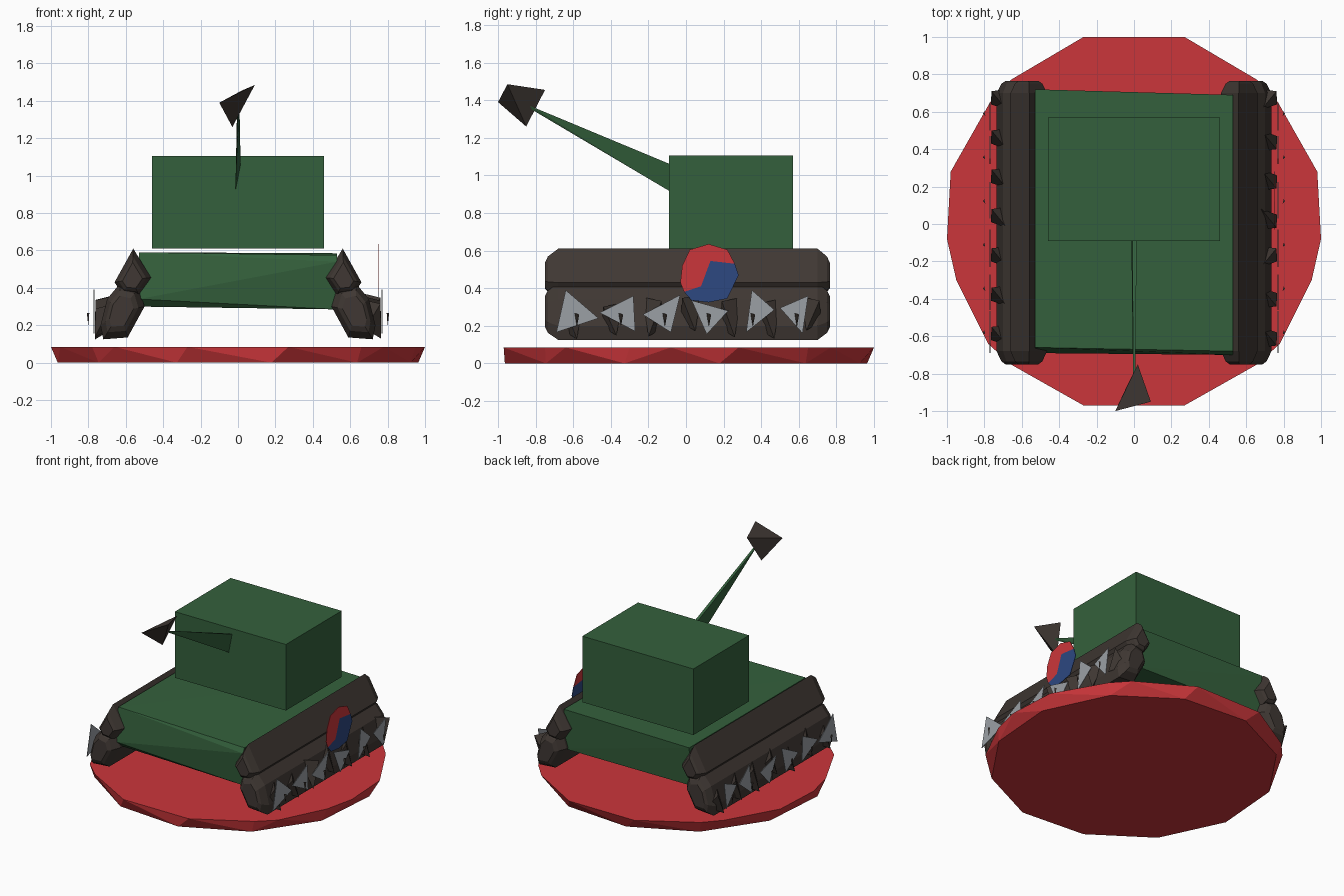
import bpy, bmesh, math, random
from mathutils import Vector

random.seed(4)
if "Cube" in bpy.data.objects:
    bpy.data.objects.remove(bpy.data.objects["Cube"], do_unlink=True)


def material(name, rgb):
    m = bpy.data.materials.new(name)
    m.use_nodes = True
    color = (*rgb, 1)
    m.diffuse_color = color
    bsdf = m.node_tree.nodes["Principled BSDF"]
    bsdf.inputs["Base Color"].default_value = color
    bsdf.inputs["Roughness"].default_value = 0.9
    return m


RED = material("red", (0.6, 0.037, 0.043))
GREEN = material("green", (0.034, 0.118, 0.045))
BROWN = material("dark brown", (0.05, 0.039, 0.033))
GREY = material("grey", (0.33, 0.35, 0.375))
BLUE = material("blue", (0.026, 0.065, 0.22))


def finish(name, bm, mat):
    bmesh.ops.recalc_face_normals(bm, faces=bm.faces)
    mesh = bpy.data.meshes.new(name)
    bm.to_mesh(mesh)
    bm.free()
    mesh.materials.append(mat)
    obj = bpy.data.objects.new(name, mesh)
    bpy.context.collection.objects.link(obj)
    return obj


def hull_solid(name, points, mat):
    """Convex faceted solid around the points."""
    bm = bmesh.new()
    for p in points:
        bm.verts.new(p)
    out = bmesh.ops.convex_hull(bm, input=bm.verts[:])
    unused = [v for v in bm.verts if not v.link_faces]
    bmesh.ops.delete(bm, geom=unused, context="VERTS")
    return finish(name, bm, mat)


def box(name, lo, hi, mat):
    pts = [(x, y, z) for x in (lo[0], hi[0]) for y in (lo[1], hi[1]) for z in (lo[2], hi[2])]
    return hull_solid(name, pts, mat)


def plate(name, outline, x, mat):
    """Thin upright plate with a (y, z) outline, facing sideways."""
    bm = bmesh.new()
    face = bm.faces.new([bm.verts.new((x - 0.002, y, z)) for y, z in outline])
    moved = bmesh.ops.extrude_face_region(bm, geom=[face])["geom"]
    verts = [g for g in moved if isinstance(g, bmesh.types.BMVert)]
    bmesh.ops.translate(bm, verts=verts, vec=(0.004, 0, 0))
    return finish(name, bm, mat)


def track_block(name, profile, side):
    """Loft an (x, z) cross-section along y with shrunken, rounded ends."""
    cx = sum(p[0] for p in profile) / len(profile)
    cz = sum(p[1] for p in profile) / len(profile)
    sections = [(-0.75, 0.55), (-0.735, 0.75), (-0.68, 1), (0.70, 1), (0.75, 0.75), (0.765, 0.55)]
    bm = bmesh.new()
    rings = []
    for y, s in sections:
        rings.append([bm.verts.new((side * (cx + (x - cx) * s), y, cz + (z - cz) * s))
                      for x, z in profile])
    n = len(profile)
    for a, b in zip(rings, rings[1:]):
        for i in range(n):
            j = (i + 1) % n
            bm.faces.new((a[i], a[j], b[j], b[i]))
    bm.faces.new(rings[0])
    bm.faces.new(rings[-1])
    return finish(name, bm, BROWN)


# Faceted base disc
half = [(0.27, 1), (0.66, 0.77), (0.77, 0.65), (0.98, 0.28), (1, -0.08),
        (0.95, -0.3), (0.78, -0.64), (0.66, -0.75), (0.27, -0.97)]
rim = [(s * x, y, 0.085) for s in (1, -1) for x, y in half]
foot = [(0.98 * math.cos(a), 0.98 * math.sin(a), 0)
        for a in (math.tau * (i + 0.35) / 12 for i in range(12))]
hull_solid("base_disc", rim + foot, RED)

# Hull with slightly uneven ends
hull_solid("hull", [
    (-0.53, -0.66, 0.59), (0.53, -0.68, 0.575), (-0.53, 0.72, 0.59), (0.53, 0.69, 0.585),
    (-0.53, -0.69, 0.34), (0.53, -0.70, 0.54), (-0.53, -0.65, 0.3), (0.53, -0.67, 0.285),
    (-0.53, 0.7, 0.3), (0.53, 0.68, 0.285)], GREEN)

# Turret, tapered gun blade and its pointed head
box("turret", (-0.46, -0.09, 0.61), (0.46, 0.57, 1.105), GREEN)
hull_solid("gun_barrel", [
    (-0.014, -0.085, 0.915), (-0.008, -0.085, 1.06), (0.014, -0.085, 1.06),
    (-0.005, -0.83, 1.365), (0.008, -0.83, 1.37), (0, -0.82, 1.35)], GREEN)
hull_solid("gun_head", [(-0.1, -1.0, 1.39), (0.09, -0.95, 1.485),
                        (0.02, -0.75, 1.455), (-0.03, -0.85, 1.26)], BROWN)

# Tracks with their teeth, on both sides
upper = [(0.56, 0.61), (0.465, 0.455), (0.53, 0.36), (0.62, 0.37), (0.66, 0.43)]
lower = [(0.63, 0.425), (0.53, 0.4), (0.5, 0.3), (0.59, 0.135),
         (0.72, 0.125), (0.735, 0.2), (0.7, 0.34)]
teeth = [
    ((-0.64, 0.39), (-0.465, 0.24), (-0.69, 0.165)),
    ((-0.46, 0.27), (-0.28, 0.36), (-0.27, 0.17)),
    ((-0.23, 0.26), (-0.03, 0.365), (-0.08, 0.165)),
    ((0.03, 0.335), (0.225, 0.28), (0.11, 0.155)),
    ((0.35, 0.39), (0.47, 0.285), (0.32, 0.165)),
    ((0.5, 0.295), (0.65, 0.36), (0.62, 0.16))]
for side, label in ((1, "left"), (-1, "right")):
    track_block(f"{label}_upper_track", upper, side)
    track_block(f"{label}_lower_track", lower, side)
    for i, tri in enumerate(teeth):
        plate(f"{label}_tooth_{i}", tri, side * 0.77, GREY)
        # small dark pin in front of each tooth
        y = -0.58 + 0.234 * i
        hull_solid(f"{label}_pin_{i}", [
            (side * 0.795, y - 0.012, 0.265), (side * 0.808, y, 0.265),
            (side * 0.8, y + 0.012, 0.26), (side * 0.8, y, 0.195)], BROWN)
    # dark wedges between the teeth
    for i in range(7):
        y = -0.6 + 0.21 * i
        z = 0.25 + random.uniform(-0.04, 0.04)
        d = random.choice((-1, 1))
        top = z + random.uniform(0.07, 0.12)
        hull_solid(f"{label}_wedge_{i}", [
            (side * 0.68, y - 0.05 * d, top), (side * 0.762, y + 0.05 * d, top - 0.02),
            (side * 0.765, y - 0.02 * d, z - 0.1), (side * 0.68, y + 0.06 * d, z - 0.05)], BROWN)

# Two-colour side badge
seam = [(-0.01, 0.38), (0.08, 0.41), (0.13, 0.545), (0.26, 0.53)]
red_edge = [(0.22, 0.605), (0.12, 0.635), (0.02, 0.605), (-0.02, 0.52), (-0.03, 0.43)]
blue_edge = [(0.28, 0.47), (0.22, 0.345), (0.12, 0.325), (0.03, 0.335)]
plate("badge_red_part", seam + red_edge, 0.75, RED)
plate("badge_blue_part", seam + blue_edge, 0.75, BLUE)
